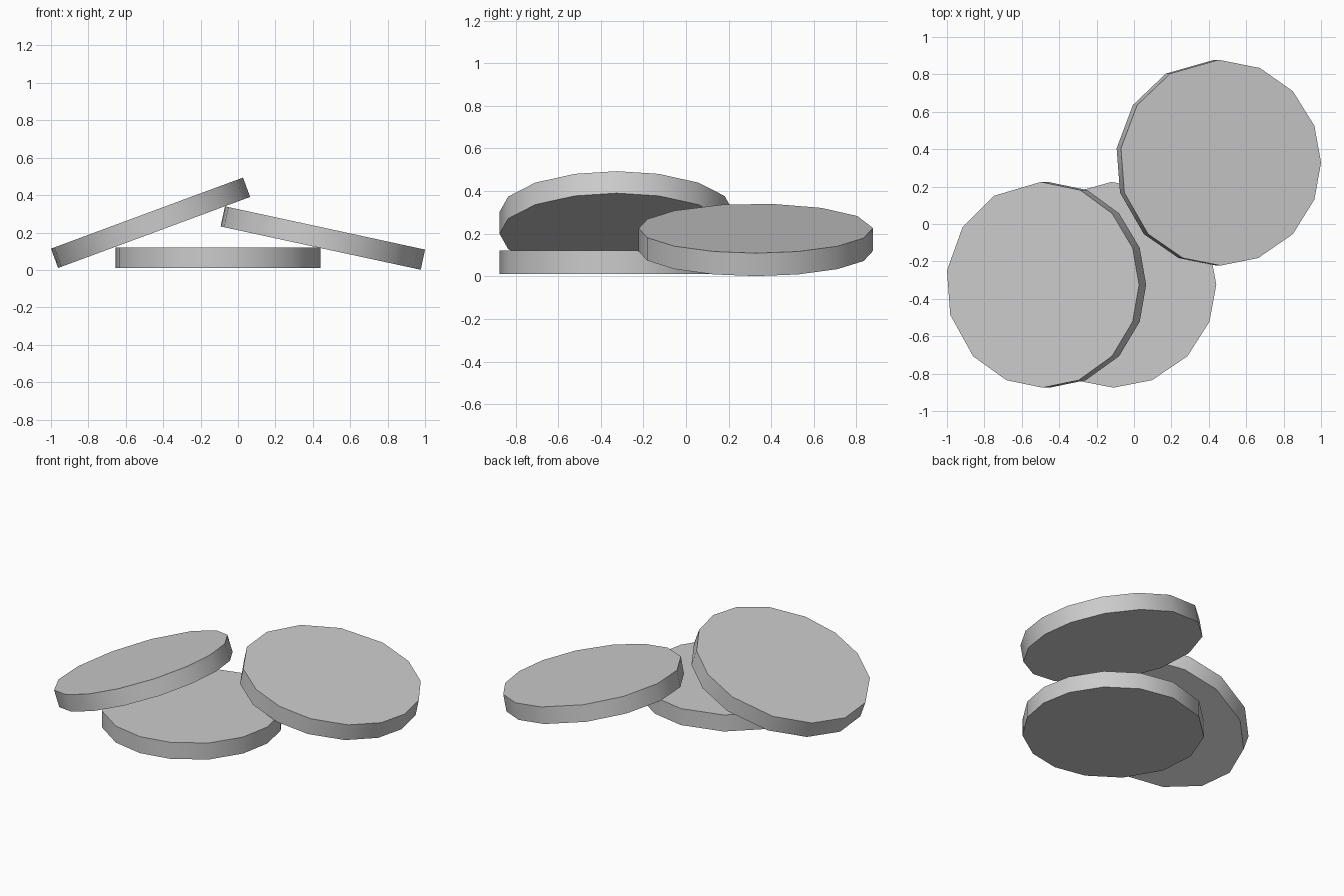
import bpy, bmesh
from math import radians, sin, cos

if "Cube" in bpy.data.objects:
    bpy.data.objects.remove(bpy.data.objects["Cube"])

RADIUS, THICK = 0.55, 0.11
# slightly uneven 15-sided outline: regular right half, coarser left half
ANGLES = [0, 21, 44, 67, 91, 120, 146, 172, 197, 224, 248, 270, 292, 316, 339]


def disc(name, loc, tilt):
    bm = bmesh.new()
    outline = [bm.verts.new((RADIUS * cos(radians(a)), RADIUS * sin(radians(a)), -THICK / 2))
               for a in ANGLES]
    base = bm.faces.new(outline)
    # keep the bottom cap and raise a copy of it for the thickness
    ext = bmesh.ops.extrude_face_region(bm, geom=[base], use_keep_orig=True)
    top = [v for v in ext["geom"] if isinstance(v, bmesh.types.BMVert)]
    bmesh.ops.translate(bm, verts=top, vec=(0, 0, THICK))
    bmesh.ops.recalc_face_normals(bm, faces=bm.faces)
    mesh = bpy.data.meshes.new(name)
    bm.to_mesh(mesh)
    bm.free()
    obj = bpy.data.objects.new(name, mesh)
    bpy.context.collection.objects.link(obj)
    obj.location = loc
    obj.rotation_euler = (0, radians(tilt), 0)
    # smooth rim, sharp cap edges
    bpy.ops.object.select_all(action='DESELECT')
    obj.select_set(True)
    bpy.context.view_layer.objects.active = obj
    bpy.ops.object.shade_smooth_by_angle(angle=radians(35))
    return obj


# coin lying flat, with two others leaning on it
disc("flat_coin", (-0.11, -0.325, 0.065), 0)
disc("left_leaning_coin", (-0.47, -0.325, 0.251), -20.3)
disc("right_leaning_coin", (0.451, 0.328, 0.171), 12.2)
